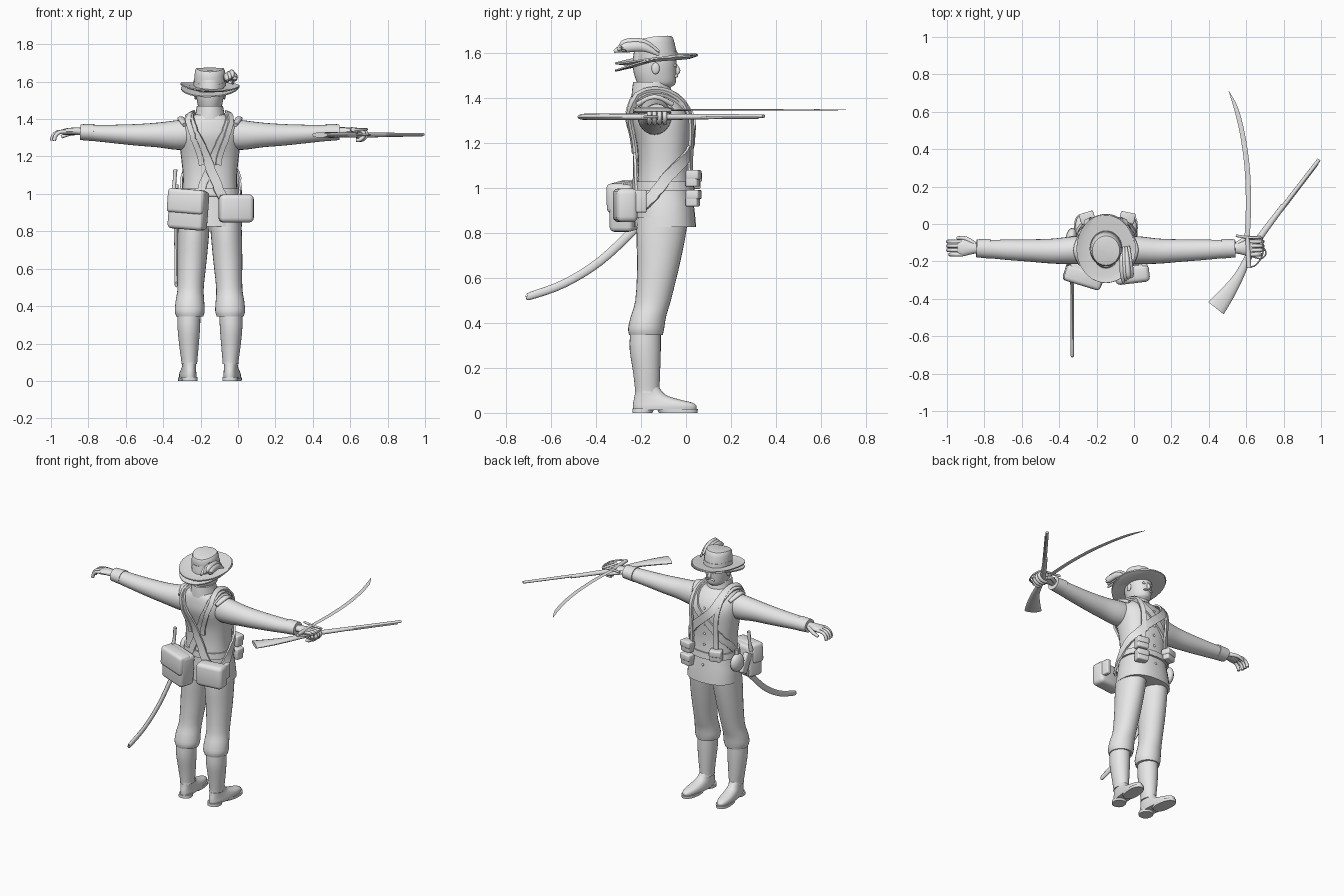
import bpy, bmesh, math
from mathutils import Vector, Matrix

CX = -0.15  # the body's mirror plane
grey = bpy.data.materials.new("light_grey")
grey.diffuse_color = (0.8, 0.8, 0.8, 1)


def finish(name, bm, angle=40):
    bmesh.ops.recalc_face_normals(bm, faces=bm.faces)
    me = bpy.data.meshes.new(name)
    bm.to_mesh(me)
    bm.free()
    me.materials.append(grey)
    me.shade_smooth()
    me.set_sharp_from_angle(angle=math.radians(angle))
    ob = bpy.data.objects.new(name, me)
    bpy.context.collection.objects.link(ob)
    return ob


def smooth(rows, steps):
    """Catmull-Rom through equal-length rows of numbers."""
    out = []
    for i in range(len(rows) - 1):
        p = [rows[max(0, min(len(rows) - 1, i + k))] for k in (-1, 0, 1, 2)]
        for s in range(steps):
            t = s / steps
            out.append([0.5 * (2 * b + (c - a) * t + (2 * a - 5 * b + 4 * c - d) * t * t
                        + (3 * b - a - 3 * c + d) * t ** 3) for a, b, c, d in zip(*p)])
    return out + [list(rows[-1])]


def skin(name, rings, angle=40):
    bm = bmesh.new()
    vs = [[bm.verts.new(p) for p in r] for r in rings]
    n = len(vs[0])
    for a, b in zip(vs, vs[1:]):
        for i in range(n):
            bm.faces.new((a[i], a[(i + 1) % n], b[(i + 1) % n], b[i]))
    bm.faces.new(vs[0])
    bm.faces.new(vs[-1])
    return finish(name, bm, angle)


def loft(name, rows, steps=3, n=28, power=1.0):
    """Rows of (z, centre x, half width, back y, front y)."""
    def c(v):
        return math.copysign(abs(v) ** power, v)
    rings = []
    for z, cx, rx, y0, y1 in smooth(rows, steps):
        rings.append([(cx + rx * c(math.cos(t)), (y0 + y1) / 2 + (y1 - y0) / 2 * c(math.sin(t)), z)
                      for t in (math.tau * i / n for i in range(n))])
    return skin(name, rings)


def tube(name, rows, up=(0, 0, 1), steps=4, n=12, angle=50):
    """Rows of (x, y, z, half width across, half width along up)."""
    rows = smooth(rows, steps)
    pts = [Vector(r[:3]) for r in rows]
    rings = []
    for i, r in enumerate(rows):
        tan = (pts[min(i + 1, len(pts) - 1)] - pts[max(i - 1, 0)]).normalized()
        side = tan.cross(Vector(up)).normalized()
        top = side.cross(tan)
        rings.append([pts[i] + side * r[3] * math.cos(math.tau * k / n)
                      + top * r[4] * math.sin(math.tau * k / n) for k in range(n)])
    return skin(name, rings, angle)


def box(name, loc, size, rot=(0, 0, 0), bevel=0.015):
    bm = bmesh.new()
    bmesh.ops.create_cube(bm, size=1, matrix=Matrix.Diagonal((*size, 1)))
    bmesh.ops.bevel(bm, geom=bm.edges[:], offset=bevel, segments=3, profile=0.5, affect='EDGES')
    ob = finish(name, bm)
    ob.location, ob.rotation_euler = loc, rot
    return ob


def ball(name, loc, size, rot=(0, 0, 0)):
    bm = bmesh.new()
    bmesh.ops.create_uvsphere(bm, u_segments=16, v_segments=10, radius=1,
                              matrix=Matrix.Diagonal((*size, 1)))
    ob = finish(name, bm)
    ob.location, ob.rotation_euler = loc, rot
    return ob


# Jacket
jacket = loft("jacket", [(.825, CX, .172, -.23, .045), (.9, CX, .165, -.225, .038), (1.0, CX, .148, -.218, .025),
                         (1.1, CX, .145, -.212, .015), (1.2, CX, .155, -.22, .018), (1.3, CX, .165, -.248, .02),
                         (1.36, CX, .158, -.247, -.003), (1.40, CX, .125, -.24, -.035),
                         (1.425, CX, .075, -.23, -.065)], power=.85)


def strap(name, pts, width, lift=.008, flip=False, close=False):
    """Band laid on the jacket along a rough path."""
    bm, prev = bmesh.new(), None
    if flip:
        pts = [(2 * CX - x, y, z) for x, y, z in pts]
    hits = []
    for p in smooth(pts, 6):
        ok, co, no, _ = jacket.closest_point_on_mesh(Vector(p))
        hits.append((co + no * lift, no))
    for i, (co, no) in enumerate(hits):
        tan = hits[min(i + 1, len(hits) - 1)][0] - hits[max(i - 1, 0)][0]
        side = tan.cross(no).normalized() * width / 2
        row = [bm.verts.new(co + s * side + h * no) for s, h in ((-1, -.006), (1, -.006), (1, .006), (-1, .006))]
        if prev:
            for k in range(4):
                bm.faces.new((prev[k], prev[(k + 1) % 4], row[(k + 1) % 4], row[k]))
        prev = row
    return finish(name, bm)


# Cross straps, shoulder braces and waist belt
cross = [(-.05, -.27, .95), (-.12, -.28, 1.08), (-.19, -.28, 1.22), (-.25, -.27, 1.35), (-.26, -.13, 1.45),
         (-.22, .02, 1.33), (-.13, .05, 1.24), (-.04, .05, 1.16), (.02, -.06, 1.07), (.03, -.15, .97), (.02, -.22, .92)]
strap("cross_strap_a", cross, .05, .016)
strap("cross_strap_b", cross, .042, .007, True)
brace = [(-.2, -.28, 1.15), (-.23, -.28, 1.25), (-.255, -.27, 1.33), (-.25, -.13, 1.45), (-.25, .03, 1.3), (-.255, .05, 1.05)]
for flip in (False, True):
    strap("shoulder_brace", brace, .03, .02, flip)
strap("waist_belt", [(CX + .18 * math.cos(t), -.1 + .16 * math.sin(t), 1.01)
                     for t in (math.tau * i / 16 for i in range(17))], .04, .006)

# Collar
loft("collar", [(1.40, CX, .085, -.242, -.06), (1.43, CX, .077, -.24, -.065), (1.47, CX, .07, -.235, -.075)])

# Head and face
loft("head", [(1.42, CX, .055, -.21, -.09), (1.447, CX, .052, -.21, -.066), (1.465, CX, .062, -.217, -.046),
              (1.51, CX, .072, -.232, -.043), (1.56, CX, .076, -.237, -.042), (1.61, CX, .07, -.23, -.05)])
tube("nose", [(CX, -.047, 1.548, .007, .006), (CX, -.037, 1.52, .011, .012), (CX, -.042, 1.505, .009, .006)], up=(0, 1, 0))
for s in (-1, 1):
    ball("ear", (CX + s * .077, -.135, 1.53), (.008, .018, .026))
    ball("moustache", (CX + s * .017, -.044, 1.497), (.02, .009, .006), (0, s * .25, 0))
    ball("eye", (CX + s * .027, -.05, 1.543), (.012, .008, .007))


# Hat
def hat_part(name, profile, size, tilt, loc):
    rings = [[(r * size[0] * math.cos(t), r * size[1] * math.sin(t), z + (.03 * abs(math.cos(t)) ** 3 * max(0, r - .6)))
              for t in (math.tau * i / 40 for i in range(40))] for r, z in profile]
    ob = skin(name, rings)
    ob.location, ob.rotation_euler = loc, tilt


hat_loc = (CX, -.13, 1.568)
hat_part("hat_crown", [(1.0, 0), (1.02, .03), (.98, .065), (.95, .085), (.88, .096), (.7, .1), (.05, .1)],
         (.083, .09), (.13, 0, 0), hat_loc)
hat_part("hat_band", [(1, 0), (1.0, .026), (.93, .026)], (.087, .095), (.13, 0, 0), hat_loc)
hat_part("upper_brim", [(.1, 0), (.5, .003), (.8, -.002), (1, .006), (1, -.001), (.8, -.009), (.1, -.005)],
         (.158, .185), (.1, .04, 0), hat_loc)
hat_part("lower_brim", [(.1, 0), (.6, 0), (1, -.002), (1, -.009), (.1, -.006)],
         (.155, .185), (.2, -.03, 0), (CX, -.135, 1.562))

# Hat plume
for i in range(4):
    x, z = -.065 + .014 * i, 1.61 + .008 * (i % 3)
    tube("plume_feather", [(x - .005, -.12, z - .02, .006, .006), (x, -.19, z + .015, .014, .02),
                           (x + .006, -.27, z + .012, .016, .022), (x + .008, -.32 + .015 * i, z - .005, .004, .006)])

# Legs, gaiters and shoes
for s in (-1, 1):
    def rows(data):
        return [(z, CX + s * d, rx, y0, y1) for z, d, rx, y0, y1 in data]
    loft("trouser_leg", rows([(.87, .083, .084, -.215, .01), (.78, .088, .083, -.22, -.003), (.65, .095, .078, -.217, -.03),
                              (.5, .103, .07, -.225, -.067), (.43, .107, .076, -.245, -.088),
                              (.375, .108, .08, -.257, -.097), (.345, .108, .072, -.252, -.103)]))
    loft("gaiter", rows([(.36, .112, .061, -.248, -.112), (.28, .113, .06, -.25, -.112), (.18, .112, .051, -.235, -.115),
                         (.1, .11, .042, -.226, -.118), (.09, .11, .043, -.228, -.115)]))
    shoe = loft("shoe", [(.012, 0, .042, -.075, .205), (.03, 0, .044, -.076, .208), (.045, 0, .042, -.075, .19),
                         (.06, 0, .039, -.072, .13), (.08, 0, .036, -.068, .07), (.115, 0, .036, -.064, .04)], power=.85)
    sole = loft("sole", [(.0, 0, .044, .04, .212), (.018, 0, .045, .03, .214)], 1, power=.85)
    heel = loft("heel", [(.0, 0, .042, -.078, .01), (.02, 0, .042, -.078, .02)], 1, power=.85)
    for ob in (shoe, sole, heel):
        ob.location = (CX + s * .112, -.16, 0)
        ob.rotation_euler = (0, 0, -s * .1)

# Arms and hands
for s in (-1, 1):
    def X(d):
        return CX + s * d
    tube("sleeve", [(X(.09), -.14, 1.325, .07, .07), (X(.16), -.14, 1.315, .075, .08), (X(.28), -.145, 1.315, .067, .066),
                    (X(.4), -.142, 1.316, .06, .057), (X(.55), -.137, 1.322, .053, .047),
                    (X(.69), -.13, 1.33, .045, .04)], n=24)
    tube("cuff", [(X(.62), -.132, 1.328, .053, .046), (X(.692), -.13, 1.33, .048, .042)], n=24, steps=1)
    tube("shoulder_wing", [(X(.135), -.215, 1.37, .012, .012), (X(.155), -.14, 1.403, .02, .012),
                           (X(.135), -.06, 1.37, .012, .012)])
    tube("palm", [(X(.67), -.13, 1.33, .025, .02), (X(.71), -.13, 1.335, .03, .02),
                  (X(.765), -.128, 1.333, .045, .018), (X(.79), -.128, 1.328, .04, .014)])
    for i in range(4):
        y = -.163 + .023 * i
        k = .012 * (i == 0)
        if s < 0:   # relaxed open hand
            path = [(.77, y, 1.333), (.815 - k, y, 1.33), (.838 - k, y, 1.31), (.845 - k, y, 1.285)]
        else:       # gripping hand
            path = [(.77, y, 1.338), (.82 - k, y, 1.34), (.838 - k, y, 1.315), (.815 - k, y, 1.29), (.78, y, 1.288)]
        tube("finger", [(X(a), b, c, .0105, .0105) for a, b, c in path], up=(0, 1, 0), n=8)
    tube("thumb", [(X(.7), -.11, 1.33, .014, .014), (X(.75), -.078, 1.322, .012, .012),
                   (X(.795), -.075, 1.305, .009, .009)], n=8)

# Rear bags, front pouches and flask
box("haversack", (-.265, -.265, .915), (.2, .11, .21), (0, .08, -.3), .022)
box("haversack_flap", (-.272, -.285, .96), (.205, .09, .13), (0, .08, -.3), .02)
box("cartridge_box", (-.01, -.27, .922), (.185, .095, .15), (0, 0, .12), .025)
box("cartridge_box_side", (.055, -.21, .94), (.03, .07, .1), (0, 0, .1), .008)
for x, z, a in ((-.035, 1.04, -.2), (-.035, .952, -.2), (-.25, 1.03, .3)):
    box("belt_pouch", (x, .03, z), (.075, .055, .07), (0, 0, a), .008)
    box("pouch_flap", (x, .034, z + .018), (.08, .058, .042), (0, 0, a), .008)
ball("flask", (-.335, -.075, .965), (.03, .055, .06), (0, 0, -.15))
tube("flask_neck", [(-.33, -.075, 1.01, .012, .012), (-.33, -.075, 1.05, .012, .012)], up=(1, 0, 0), steps=1)
box("frog", (-.335, -.16, .93), (.035, .065, .13), (.5, 0, 0), .01)
tube("bayonet_handle", [(-.345, -.21, 1.0, .014, .014), (-.34, -.2, 1.06, .01, .01), (-.335, -.2, 1.13, .011, .011)], up=(1, 0, 0))

# Jacket buttons
for i in range(7):
    ok, co, no, _ = jacket.closest_point_on_mesh(Vector((CX, .1, .95 + .065 * i)))
    ball("button", co, (.008, .006, .008))

# Scabbard
tube("scabbard", [(-.335, -.08, .97, .02, .011), (-.332, -.22, .825, .02, .011), (-.33, -.38, .675, .019, .01),
                  (-.33, -.54, .575, .018, .01), (-.33, -.69, .52, .017, .01), (-.33, -.706, .516, .009, .006)], up=(1, 0, 0))

# Sabre with guard
tube("sabre_blade", [(.605, -.07, 1.345, .014, .004), (.612, .1, 1.346, .014, .004), (.605, .3, 1.346, .014, .0035),
                     (.58, .48, 1.346, .013, .003), (.545, .62, 1.346, .011, .003), (.507, .71, 1.346, .001, .001)], n=6)
tube("sabre_grip", [(.606, -.07, 1.345, .011, .011), (.61, -.15, 1.345, .013, .013), (.615, -.235, 1.345, .012, .012)])
tube("sabre_crossguard", [(.545, -.062, 1.35, .007, .007), (.61, -.072, 1.348, .007, .007), (.68, -.07, 1.345, .006, .006)])
tube("knuckle_guard", [(.68, -.07, 1.345, .005, .006), (.69, -.11, 1.345, .004, .006), (.685, -.17, 1.345, .004, .006),
                       (.65, -.22, 1.345, .004, .006), (.615, -.23, 1.345, .004, .006)])

# Rifle
tube("rifle_stock", [(.438, -.45, 1.315, .053, .014), (.5, -.37, 1.315, .04, .015), (.56, -.28, 1.315, .026, .014),
                     (.605, -.19, 1.315, .02, .014), (.66, -.09, 1.315, .018, .014), (.8, .1, 1.315, .014, .011)])
tube("rifle_barrel", [(.64, -.11, 1.318, .012, .01), (.99, .345, 1.318, .01, .008)], steps=1)
tube("ramrod", [(.79, .07, 1.31, .006, .005), (.982, .32, 1.31, .005, .004)], steps=1)
box("rifle_lock", (.625, -.125, 1.318), (.07, .03, .03), (0, 0, .92), .006)
tube("trigger_guard", [(.635, -.175, 1.315, .004, .005), (.68, -.185, 1.315, .004, .005), (.705, -.16, 1.315, .004, .005),
                       (.695, -.13, 1.315, .004, .005), (.66, -.1, 1.315, .004, .005)])
